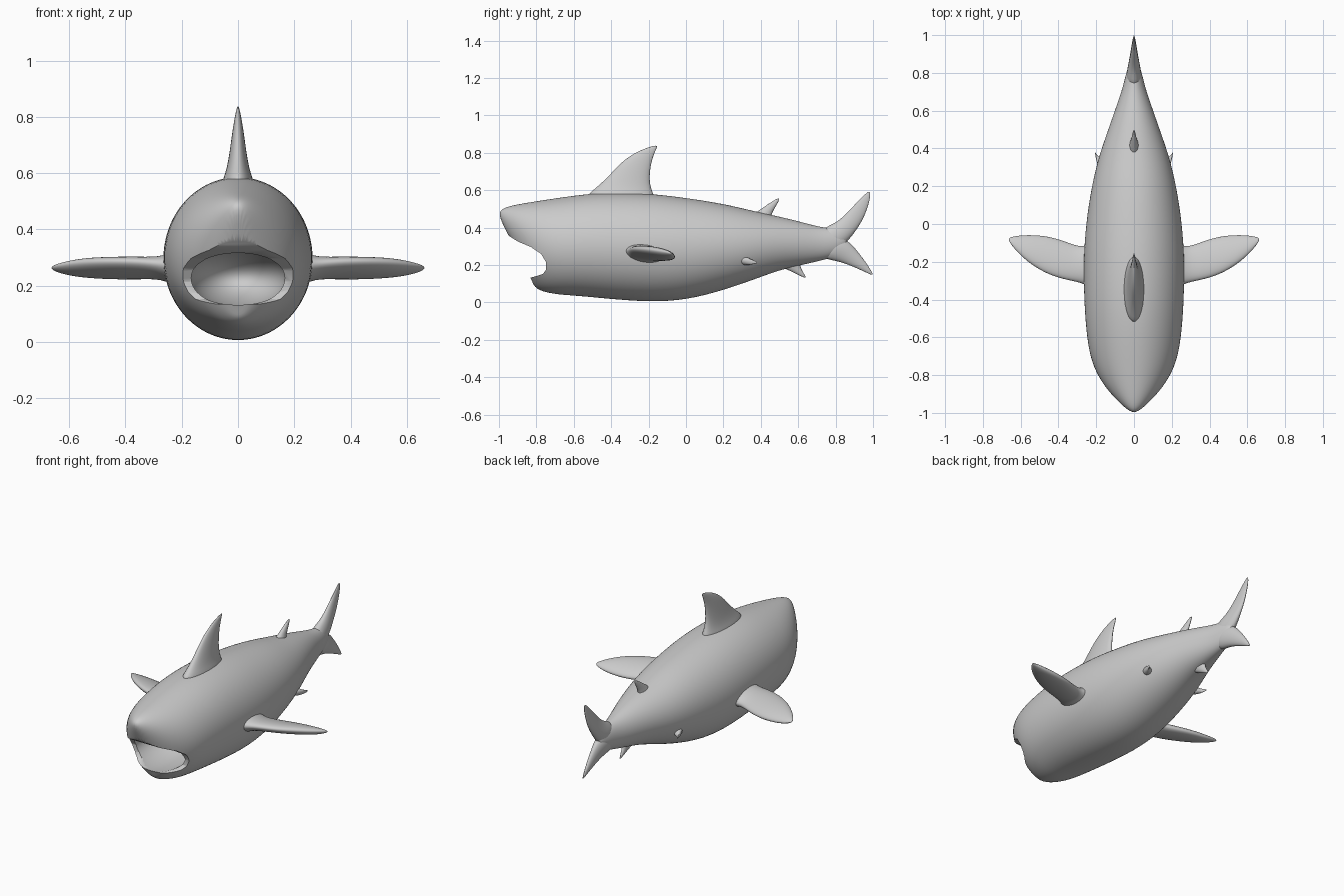
import bpy, bmesh
from math import sin, cos, pi
from mathutils import Vector

if "Cube" in bpy.data.objects:
    bpy.data.objects.remove(bpy.data.objects["Cube"])

X, Z = Vector((1, 0, 0)), Vector((0, 0, 1))


def ring(a, b, w, axis, n):
    """Ellipse whose long axis runs a-b and whose half thickness is w along axis."""
    a, b = Vector(a), Vector(b)
    c, u = (a + b) / 2, (a - b) / 2
    return [c + u * cos(2 * pi * i / n) + axis * (w * sin(2 * pi * i / n)) for i in range(n)]


def loft(name, rings, levels=2):
    """Skin a list of rings, cap both ends and smooth the result."""
    bm = bmesh.new()
    vr = [[bm.verts.new(p) for p in r] for r in rings]
    n = len(vr[0])
    for r, s in zip(vr, vr[1:]):
        for i in range(n):
            bm.faces.new((r[i], r[(i + 1) % n], s[(i + 1) % n], s[i]))
    bm.faces.new(vr[0])
    bm.faces.new(vr[-1])
    bmesh.ops.recalc_face_normals(bm, faces=bm.faces)
    me = bpy.data.meshes.new(name)
    bm.to_mesh(me)
    bm.free()
    ob = bpy.data.objects.new(name, me)
    bpy.context.collection.objects.link(ob)
    activate(ob)
    if levels:
        ob.modifiers.new("smooth", 'SUBSURF').levels = levels
        bpy.ops.object.modifier_apply(modifier="smooth")
        bpy.ops.object.shade_smooth()
    return ob


def activate(ob):
    bpy.ops.object.select_all(action='DESELECT')
    ob.select_set(True)
    bpy.context.view_layer.objects.active = ob


def upright(name, sections, n=12):
    """Part on the centre plane; sections are (y, z, y, z, half width)."""
    return loft(name, [ring((0, a, b), (0, c, d), w, X, n) for a, b, c, d, w in sections])


def side_pair(name, sections, n=12):
    """Mirrored pair of fins; sections are (x, y, z, y, z, half thickness)."""
    for s, side in ((1, "left"), (-1, "right")):
        loft(f"{side}_{name}", [ring((s * x, a, b), (s * x, c, d), w, Z, n)
                                for x, a, b, c, d, w in sections])


# Body: slanted rings, upper point then lower point
body = upright("body", [
    (-1.005, .455, -.82, .115, .03), (-.995, .497, -.815, .088, .08),
    (-.95, .516, -.785, .065, .135), (-.88, .53, -.75, .053, .183),
    (-.78, .546, -.68, .04, .226), (-.65, .566, -.58, .034, .25),
    (-.45, .592, -.42, .018, .265), (-.2, .586, -.2, 0, .27),
    (0, .561, 0, .01, .257), (.2, .53, .2, .064, .226),
    (.36, .49, .36, .12, .187), (.5, .46, .5, .173, .137),
    (.62, .43, .62, .2, .095), (.72, .402, .72, .223, .06),
    (.8, .395, .8, .245, .042), (.865, .36, .865, .3, .02)], n=28)

# Open mouth: side notch plus inner cavity
notch = [(-1.1, .39), (-.965, .368), (-.9, .326), (-.83, .297), (-.775, .26), (-.748, .215),
         (-.748, .175), (-.765, .152), (-.82, .135), (-1.1, .12)]
cut_notch = loft("notch_cutter", [[Vector((x, y, z)) for y, z in notch] for x in (-.4, .4)], 0)
bpy.ops.mesh.primitive_uv_sphere_add(segments=40, ring_count=24, location=(0, -.72, .228))
cut_cavity = bpy.context.object
cut_cavity.name = "cavity_cutter"
cut_cavity.scale = (.168, .3, .104)
bpy.context.view_layer.update()
for cutter in (cut_notch, cut_cavity):
    activate(body)
    mod = body.modifiers.new("cut", 'BOOLEAN')
    mod.operation, mod.solver, mod.object = 'DIFFERENCE', 'EXACT', cutter
    bpy.ops.object.modifier_apply(modifier="cut")
    bpy.data.objects.remove(cutter)
activate(body)
bpy.ops.object.shade_smooth_by_angle(angle=0.7)

# Back fins
upright("dorsal_fin", [
    (-.57, .55, -.14, .53, .075), (-.5, .602, -.175, .59, .046), (-.42, .672, -.192, .65, .033),
    (-.35, .752, -.188, .715, .023), (-.26, .812, -.178, .775, .013), (-.155, .844, -.152, .835, .003)])
upright("rear_dorsal_fin", [
    (.34, .46, .46, .43, .035), (.385, .49, .455, .465, .022),
    (.44, .528, .472, .5, .013), (.497, .563, .502, .55, .004)])

# Tail fin lobes
upright("tail_upper_lobe", [
    (.70, .39, .78, .25, .05), (.79, .42, .868, .325, .034), (.85, .468, .915, .39, .022),
    (.91, .535, .955, .455, .014), (.965, .588, .985, .55, .006), (.98, .594, .985, .585, .002)])
upright("tail_lower_lobe", [
    (.70, .235, .78, .37, .05), (.80, .222, .868, .335, .034), (.87, .2, .91, .285, .022),
    (.94, .17, .96, .22, .013), (1.0, .143, 1.002, .15, .003)])

# Belly fin near the tail
upright("anal_fin", [
    (.47, .21, .62, .23, .03), (.53, .18, .61, .2, .02), (.59, .152, .62, .172, .012),
    (.64, .128, .642, .136, .003)])

# Side fins
side_pair("pectoral_fin", [
    (.21, -.36, .27, -.08, .255, .075), (.27, -.315, .277, -.125, .25, .038),
    (.35, -.302, .286, -.093, .24, .036), (.45, -.275, .288, -.06, .238, .034),
    (.55, -.215, .285, -.054, .242, .03), (.62, -.15, .275, -.06, .25, .02),
    (.665, -.09, .267, -.072, .26, .006)])
side_pair("pelvic_fin", [
    (.15, .26, .23, .35, .22, .03), (.185, .29, .228, .355, .215, .02),
    (.2, .335, .222, .372, .212, .012), (.207, .378, .216, .383, .213, .003)])
